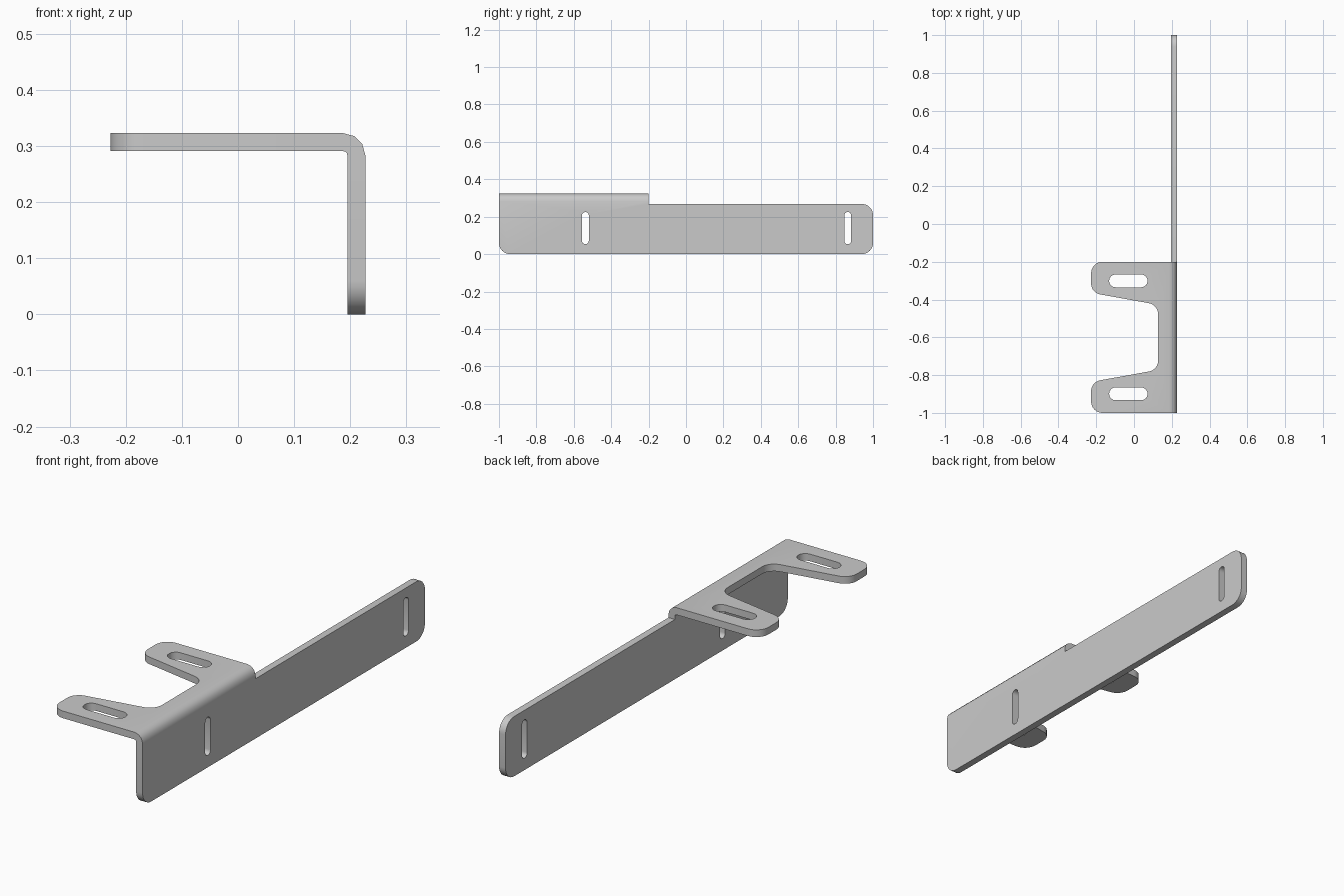
import bpy, bmesh, math
from mathutils import Vector

if "Cube" in bpy.data.objects:
    bpy.data.objects.remove(bpy.data.objects["Cube"], do_unlink=True)

# Sheet metal dimensions
OUT_X, TOP_Z, THICK = 0.227, 0.323, 0.032
R_IN = 0.008
R_OUT = R_IN + THICK
JOINT_X, JOINT_Z = OUT_X - R_OUT, TOP_Z - R_OUT   # where the bend meets flat sheet
FRONT, FLANGE_BACK = -1.0, -0.2
MID = (FRONT + FLANGE_BACK) / 2

bm = bmesh.new()


def rounded(corners, steps=8):
    """Closed 2D outline from (u, v, radius) corners."""
    pts = []
    for i, (u, v, r) in enumerate(corners):
        p = Vector((u, v))
        if r == 0:
            pts.append(p)
            continue
        a = (Vector(corners[i - 1][:2]) - p).normalized()
        b = (Vector(corners[(i + 1) % len(corners)][:2]) - p).normalized()
        half = a.angle(b) / 2
        reach = r / math.tan(half)
        centre = p + (a + b).normalized() * r / math.sin(half)
        start = (p + a * reach - centre).normalized()
        end = (p + b * reach - centre).normalized()
        pts += [centre + start.slerp(end, k / steps) * r for k in range(steps + 1)]
    return pts


def slot(cu, cv, length, width, along_u):
    """Round-ended slot outline."""
    r, half = width / 2, (length - width) / 2
    pts = []
    for side in (1, -1):
        for k in range(9):
            a = math.pi * (k / 8 - 0.5)
            p = (side * (half + r * math.cos(a)), side * r * math.sin(a))
            pts.append(Vector((cu, cv)) + Vector(p if along_u else (-p[1], p[0])))
    return pts


def sheet(loops, place, on_joint):
    """Flat sheet with holes, left open along its joint with the bend."""
    caps = [[], []]
    for loop in loops:
        rings = [[bm.verts.new(place(p.x, p.y, w)) for p in loop] for w in (0, THICK)]
        n = len(loop)
        for i in range(n):
            j = (i + 1) % n
            for ring, cap in zip(rings, caps):
                cap.append(bm.edges.new((ring[i], ring[j])))
            if not (on_joint(loop[i]) and on_joint(loop[j])):
                bm.faces.new((rings[0][i], rings[0][j], rings[1][j], rings[1][i]))
    for cap in caps:
        bmesh.ops.triangle_fill(bm, edges=cap, use_beauty=True)


# Long upright plate with two vertical slots
plate = rounded([(FRONT, JOINT_Z, 0), (FRONT, 0, 0.06), (1, 0, 0.06),
                 (1, 0.268, 0.06), (FLANGE_BACK, 0.268, 0), (FLANGE_BACK, JOINT_Z, 0)])
plate_slots = [slot(y, 0.139, 0.172, 0.037, False) for y in (-0.538, 0.865)]
sheet([plate] + plate_slots, lambda u, v, w: (OUT_X - w, u, v),
      lambda p: abs(p.y - JOINT_Z) < 1e-5)

# Top flange with two mirrored, slotted arms
arm = [(JOINT_X, 0.4, 0), (-0.227, 0.4, 0.06), (-0.227, 0.236, 0.058), (0.128, 0.172, 0.06)]
corners = [(x, MID + d, r) for x, d, r in arm] + [(x, MID - d, r) for x, d, r in reversed(arm)]
arm_slots = [slot(-0.03, MID + s * 0.299, 0.204, 0.068, True) for s in (1, -1)]
sheet([rounded(corners)] + arm_slots, lambda u, v, w: (u, v, TOP_Z - w),
      lambda p: abs(p.x - JOINT_X) < 1e-5)

# Bend between plate and flange
STEPS = 3
rows = []
for k in range(STEPS + 1):
    a = math.pi / 2 * k / STEPS
    rows.append([bm.verts.new((JOINT_X + r * math.cos(a), y, JOINT_Z + r * math.sin(a)))
                 for r, y in ((R_OUT, FRONT), (R_OUT, FLANGE_BACK),
                              (R_IN, FLANGE_BACK), (R_IN, FRONT))])
for low, high in zip(rows, rows[1:]):
    for i in range(4):
        j = (i + 1) % 4
        bm.faces.new((low[i], low[j], high[j], high[i]))

# Weld into one solid bracket
bmesh.ops.remove_doubles(bm, verts=bm.verts[:], dist=0.0001)
bmesh.ops.recalc_face_normals(bm, faces=bm.faces[:])
mesh = bpy.data.meshes.new("slotted_bracket")
bm.to_mesh(mesh)
bm.free()
bracket = bpy.data.objects.new("slotted_bracket", mesh)
bpy.context.collection.objects.link(bracket)

# Grey metal
grey = bpy.data.materials.new("grey_metal")
grey.use_nodes = True
colour = (0.59, 0.59, 0.59, 1)
grey.diffuse_color = colour
grey.node_tree.nodes["Principled BSDF"].inputs["Base Color"].default_value = colour
mesh.materials.append(grey)

# Smooth curves, sharp edges
bpy.ops.object.select_all(action="DESELECT")
bracket.select_set(True)
bpy.context.view_layer.objects.active = bracket
bpy.ops.object.shade_smooth_by_angle(angle=math.radians(35))
